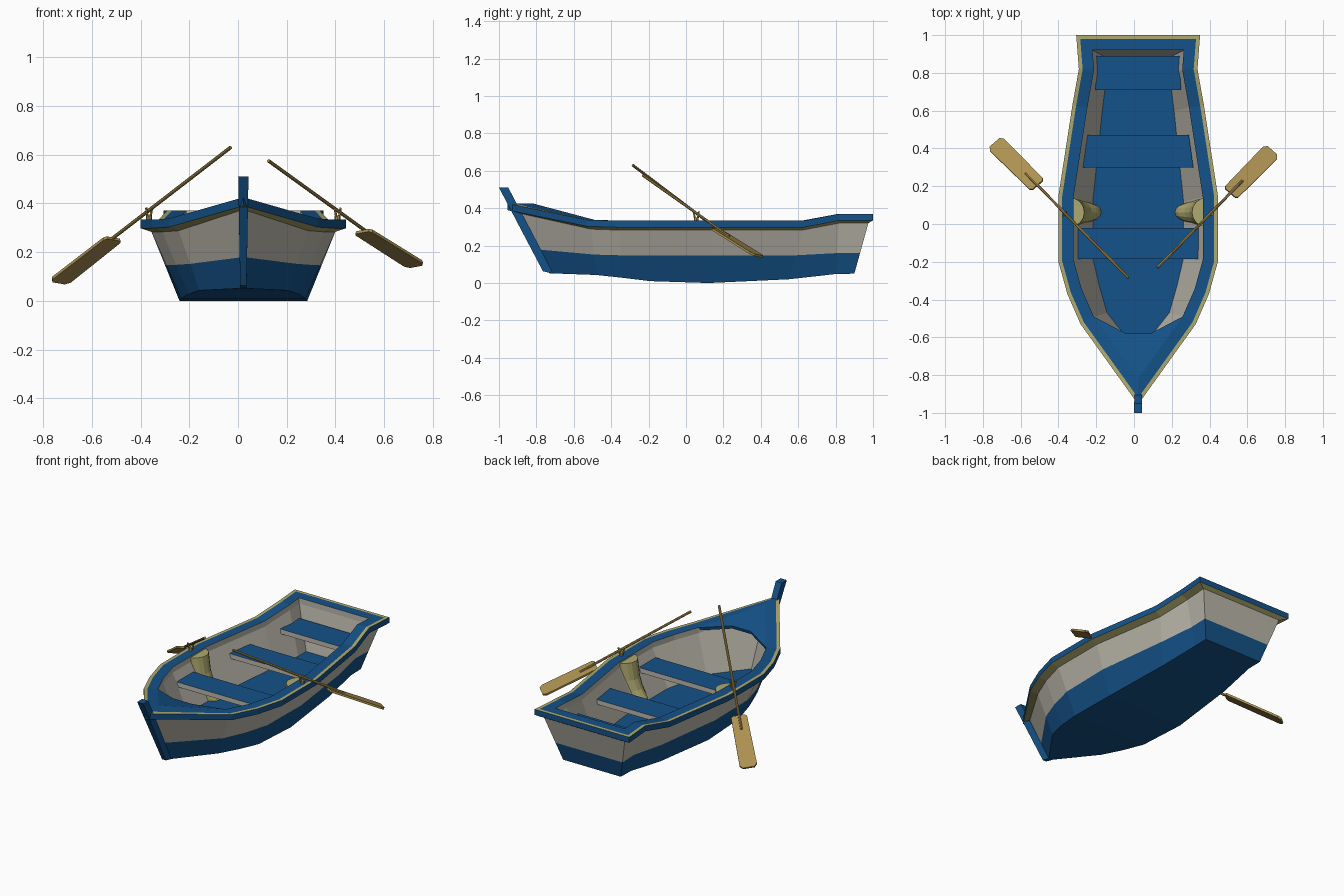
import bpy, bmesh, math
from mathutils import Vector

if "Cube" in bpy.data.objects:
    bpy.data.objects.remove(bpy.data.objects["Cube"])

CX = 0.022  # boat centre line


def material(name, rgb):
    m = bpy.data.materials.new(name)
    m.diffuse_color = (*rgb, 1)
    m.use_nodes = True
    m.node_tree.nodes["Principled BSDF"].inputs["Base Color"].default_value = m.diffuse_color
    return m


BLUE = material("blue_paint", (0.007, 0.085, 0.25))
CREAM = material("cream_paint", (0.50, 0.48, 0.41))
YELLOW = material("yellow_trim", (0.43, 0.40, 0.16))
WOOD = material("oar_wood", (0.41, 0.28, 0.08))


def build(name, verts, faces, mats, idx=None, recalc=True):
    me = bpy.data.meshes.new(name)
    me.from_pydata([tuple(v) for v in verts], [], faces)
    for m in mats:
        me.materials.append(m)
    for p in me.polygons:
        p.material_index = idx[p.index] if idx else 0
    if recalc:
        bm = bmesh.new()
        bm.from_mesh(me)
        bmesh.ops.recalc_face_normals(bm, faces=bm.faces)
        bm.to_mesh(me)
        bm.free()
    ob = bpy.data.objects.new(name, me)
    bpy.context.collection.objects.link(ob)
    return ob


def loft(name, rings, mats, row_mats=None, end_mats=(0, 0)):
    """Closed rings joined in rows, with both ends capped."""
    n = len(rings[0])
    verts = [p for r in rings for p in r]
    faces, idx = [], []
    for k in range(len(rings) - 1):
        for i in range(n):
            j = (i + 1) % n
            faces.append((k * n + i, k * n + j, (k + 1) * n + j, (k + 1) * n + i))
            idx.append(row_mats[k] if row_mats else 0)
    last = (len(rings) - 1) * n
    faces += [tuple(range(n))[::-1], tuple(range(last, last + n))]
    return build(name, verts, faces, mats, idx + list(end_mats))


# Stations from bow to stern: rim (half width, y, z), bottom (half width, y, z), floor (half width, y)
rim = [(0, -.955, .425), (.305, -.53, .338), (.375, -.37, .333), (.422, -.2, .333),
       (.422, .15, .333), (.348, .63, .333), (.314, .82, .37), (.328, 1, .37)]
bottom = [(0, -.73, .052), (.18, -.48, .043), (.225, -.34, .028), (.255, -.19, .01),
          (.262, .12, 0), (.228, .55, .02), (.2, .8, .048), (.2, .9, .05)]
floor = [(0, -.68), (.165, -.47), (.205, -.33), (.238, -.19),
         (.24, .12), (.19, .6), (.165, .8), (.165, .88)]
N = len(rim)


def inset(d, dz):
    """Mitred inward offset of the rim outline, lowered by dz."""
    pts = [Vector(p[:2]) for p in rim]
    out = []
    for i, p in enumerate(pts):
        a = pts[i - 1] if i else Vector((-pts[1].x, pts[1].y))
        b = pts[i + 1] if i < N - 1 else Vector((-p.x, p.y))
        e, f = (p - a).normalized(), (b - p).normalized()
        n1, n2 = Vector((-e.y, e.x)), Vector((-f.y, f.x))
        q = p + (n1 + n2) * (d / (1 + n1.dot(n2)))
        out.append((q.x, q.y, rim[i][2] - dz))
    return out


def loop(half):
    right = [(CX + w, y, z) for w, y, z in half]
    return right + [(CX - w, y, z) for w, y, z in half[:0:-1]]


def shell(name, halves, mats, row_mats, cap=None):
    """Boat-shaped strips; cap is (row, up, material) for a flat floor or bottom."""
    rings = [loop(h) for h in halves]
    n = len(rings[0])
    faces, idx = [], []
    for k in range(len(rings) - 1):
        for i in range(n):
            j = (i + 1) % n
            faces.append((k * n + i, k * n + j, (k + 1) * n + j, (k + 1) * n + i))
            idx.append(row_mats[k])
    if cap:
        row, up, m = cap
        for i in range(N - 1):
            f = [i, i + 1, n - i - 1, (n - i) % n]
            f = [row * n + v for v in (f if i else f[:3])]
            faces.append(tuple(f if up else f[::-1]))
            idx.append(m)
    return build(name, [p for r in rings for p in r], faces, mats, idx, False)


# Outer hull with painted waterline
hull_top = inset(.045, .05)
hull_top[0] = (0, -.90, .375)
hull_top[-1] = (hull_top[-1][0], .975, .32)
line_z = [.18, .152, .148, .146, .146, .148, .16, .16]
stripe = []
for b, t, z in zip(bottom, hull_top, line_z):
    f = (z - b[2]) / (t[2] - b[2])
    stripe.append(tuple(p + (q - p) * f for p, q in zip(b, t)))
shell("hull", [bottom, stripe, hull_top], [BLUE, CREAM], [0, 1], (0, False, 0))

# Gunwale with yellow edging
inner = inset(.08, 0)
lip = inset(.08, .035)
shell("gunwale", [hull_top, inset(0, .035), rim, inset(.02, 0), inner, lip],
      [BLUE, YELLOW, CREAM], [1, 0, 1, 0, 2])

# Interior walls and floor
shell("interior", [lip, [(w, y, .07) for w, y in floor]], [CREAM, BLUE], [0], (1, True, 1))

# Foredeck
ax, sx = inner[0], inner[1]
deck = [(CX, ax[1], ax[2]), (CX + sx[0], sx[1], sx[2]), (CX + .065, -.58, .36),
        (CX - .065, -.58, .36), (CX - sx[0], sx[1], sx[2])]
ob = build("foredeck", deck, [(0, 1, 2), (0, 2, 3), (0, 3, 4)], [BLUE], None, False)
mod = ob.modifiers.new("thickness", "SOLIDIFY")
mod.thickness, mod.offset = .02, -1

# Stem post
side = [(-1, .51), (-.95, .51), (-.71, .05), (-.765, .063)]
loft("stem_post", [[(CX + s * (.021 if z > .3 else .013), y, z) for y, z in side] for s in (-1, 1)], [BLUE])

# Seats: front y, back y, front half width, back half width, top z
for name, y0, y1, w0, w1, z in [("front_seat", -.185, -.02, .325, .33, .245),
                                ("middle_seat", .30, .47, .292, .268, .245),
                                ("stern_seat", .71, .89, .226, .222, .26)]:
    plan = [(-w0, y0), (w0, y0), (w1, y1), (-w1, y1)]
    loft(name, [[(CX + x, y, h) for x, y in plan] for h in (z - .03, z)],
         [CREAM, BLUE], [0], (0, 1))


def tube(name, a, b, r, mat, sides=8):
    a, b = Vector(a), Vector(b)
    d = (b - a).normalized()
    u = d.orthogonal().normalized()
    v = d.cross(u)
    ang = [2 * math.pi * i / sides for i in range(sides)]
    return loft(name, [[c + (u * math.cos(t) + v * math.sin(t)) * r for t in ang] for c in (a, b)], [mat])


# Oars: handle end, blade start, blade tip
oars = {-1: ((-.03, -.285, .63), (-.51, .205, .255), (-.737, .43, .077)),
        1: ((.125, -.23, .575), (.51, .163, .285), (.732, .388, .145))}

for s, label in ((-1, "left"), (1, "right")):
    # Rounded oarlock support against the inner wall: z, wall half width, depth, half length
    rings = []
    for z, w, depth, ry in [(.07, .27, .075, .05), (.11, .29, .08, .056), (.16, .315, .07, .064),
                            (.22, .335, .065, .07), (.325, .36, .075, .077)]:
        rings.append([(CX + s * (w - depth * math.sin(math.pi * i / 8)),
                       .062 - ry * math.cos(math.pi * i / 8), z) for i in range(9)])
    loft(label + "_oarlock_support", rings, [YELLOW])

    # Oarlock post and prongs
    px = CX + s * .387
    tube(label + "_oarlock_post", (px, .055, .325), (px, .055, .35), .012, WOOD)
    for k in (-1, 1):
        tube(label + "_oarlock_prong", (px + k * .006, .055 + k * .008, .345),
             (px + k * .012, .055 + k * .014, .382), .005, WOOD, 6)

    # Oar shaft and blade
    a, b, c = (Vector(p) for p in oars[s])
    d = (c - b).normalized()
    v = Vector((-s * .7, .7, -.17))
    v = (v - d * v.dot(d)).normalized()
    n = d.cross(v)
    if n.z < 0:
        n = -n
    tube(label + "_oar_shaft", a, b + d * .1 + n * .006, .0075, WOOD)
    L = (c - b).length
    outline = [(0, -.036), (.012, -.046), (L - .02, -.05), (L, -.034),
               (L, .034), (L - .02, .05), (.012, .046), (0, .036)]
    loft(label + "_oar_blade", [[b + d * p + v * q + n * h for p, q in outline] for h in (-.006, .006)], [WOOD])
